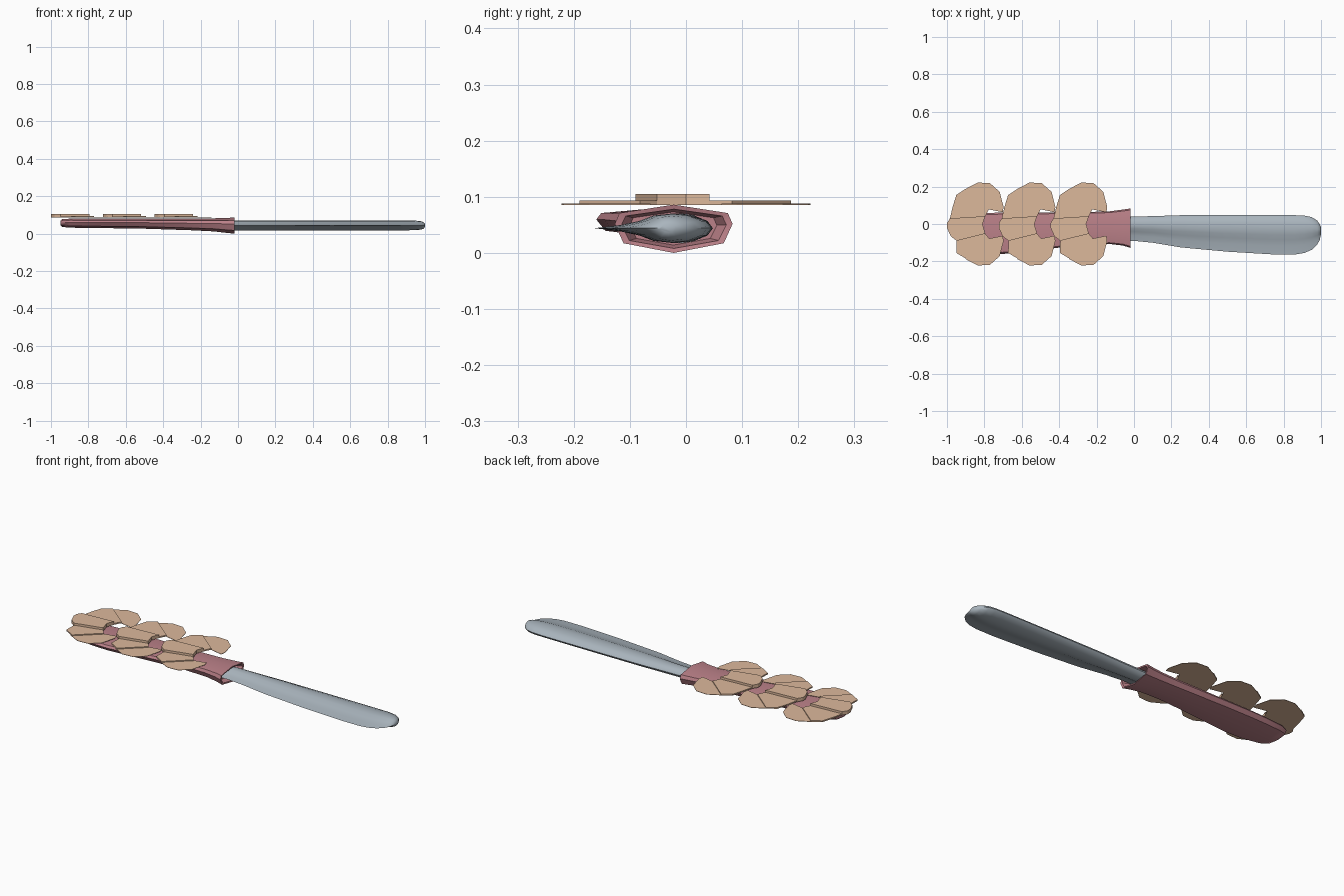
import bpy

if "Cube" in bpy.data.objects:
    bpy.data.objects.remove(bpy.data.objects["Cube"])


def material(name, rgb):
    m = bpy.data.materials.new(name)
    m.diffuse_color = (*rgb, 1)
    m.use_nodes = True
    m.node_tree.nodes["Principled BSDF"].inputs["Base Color"].default_value = m.diffuse_color
    return m


def make(name, verts, faces, mat, smooth=False):
    me = bpy.data.meshes.new(name)
    me.from_pydata(verts, [], faces)
    me.materials.append(mat)
    ob = bpy.data.objects.new(name, me)
    bpy.context.collection.objects.link(ob)
    if smooth:
        bpy.ops.object.select_all(action='DESELECT')
        ob.select_set(True)
        bpy.context.view_layer.objects.active = ob
        bpy.ops.object.shade_smooth_by_angle(angle=0.7)
    return ob


def loft(name, rings, mat):
    n = len(rings[0])
    verts = [p for r in rings for p in r]
    faces = [(i * n + j, (i + 1) * n + j, (i + 1) * n + (j + 1) % n, i * n + (j + 1) % n)
             for i in range(len(rings) - 1) for j in range(n)]
    faces.append(tuple(range(n)))
    faces.append(tuple(reversed(range(len(verts) - n, len(verts)))))
    return make(name, verts, faces, mat, True)


steel = material("steel", (0.40, 0.46, 0.51))
red = material("handle_red", (0.50, 0.22, 0.25))
tan = material("shell_tan", (0.72, 0.48, 0.33))

# Blade: thick spine tapering to a thin cutting edge
blade_profile = [(0, 0), (.05, .5), (.2, .9), (.35, 1), (.5, .87), (.62, .5), (.78, .22)]
section = ([(t, h) for t, h in blade_profile] + [(1, 0)]
           + [(t, -h) for t, h in reversed(blade_profile[1:])])
blade_stations = [  # x, spine y, edge y, thickness
    (-.06, .038, -.09, 1), (0, .04, -.09, 1), (.1, .042, -.1, 1), (.25, .047, -.125, 1),
    (.5, .048, -.148, 1), (.75, .048, -.163, 1), (.86, .047, -.163, 1),
    (.91, .045, -.155, 1), (.95, .037, -.138, .98), (.98, .018, -.11, .85),
    (.993, -.002, -.085, .65), (1.0, -.018, -.055, .3)]
loft("blade", [[(x, a + (b - a) * t, .044 + .026 * s * h) for t, h in section]
               for x, a, b, s in blade_stations], steel)

# Handle: faceted tube, flared and recessed at the blade end
oct_section = [(0, 1), (.92, .65), (1, .2), (.85, -.6), (0, -1), (-.85, -.6), (-1, .2), (-.92, .65)]
handle_stations = [  # x, y min, y max, z min, z max
    (-.95, -.085, .005, .045, .068), (-.94, -.11, .03, .036, .077), (-.9, -.138, .047, .032, .08),
    (-.8, -.158, .058, .03, .08), (-.7, -.16, .062, .029, .08), (-.55, -.146, .062, .028, .08),
    (-.4, -.126, .063, .023, .08), (-.25, -.11, .064, .018, .08), (-.13, -.107, .068, .012, .082),
    (-.06, -.115, .077, .004, .084), (-.02, -.127, .083, 0, .086),
    (-.022, -.115, .072, .008, .078), (-.055, -.1, .055, .014, .073)]
loft("handle", [[(x, (a + b) / 2 + (b - a) / 2 * u, (c + d) / 2 + (d - c) / 2 * v)
                 for u, v in oct_section] for x, a, b, c, d in handle_stations], red)

# Shell fans: stepped wedges, open towards the blade
BASE = .0857
upper_side = [(.098, .187), (.165, .222), (.23, .218), (.282, .172), (.303, .09),
              (.298, .063), (.205, .082)]
wedges = [
    ("centre", [(.016, .03), (0, .005), (0, -.02), (.02, -.065), (.052, -.09),
                (.205, -.052), (.19, 0), (.205, .042)], .105),
    ("upper", [(.016, .03), (.03, .09), (.05, .155), (.098, .187), (.225, .082), (.205, .042)], .093),
    ("lower", [(.052, -.09), (.05, -.155), (.11, -.19), (.23, -.082), (.205, -.052)], .093),
    ("upper_side", upper_side, BASE + .002),
    ("lower_side", [(x, -y) for x, y in upper_side], BASE + .002)]
for k in range(3):
    x0 = -1 + .277 * k
    verts, faces = [], []
    for _, pts, top in wedges:
        # keep every outline counter-clockwise
        area = sum(a[0] * b[1] - b[0] * a[1] for a, b in zip(pts, pts[1:] + pts[:1]))
        pts = pts if area > 0 else pts[::-1]
        n, s = len(pts), len(verts)
        verts += [(x0 + x, y, BASE) for x, y in pts] + [(x0 + x, y, top) for x, y in pts]
        faces.append(tuple(s + i for i in reversed(range(n))))
        faces.append(tuple(s + n + i for i in range(n)))
        faces += [(s + i, s + (i + 1) % n, s + n + (i + 1) % n, s + n + i) for i in range(n)]
    make(f"shell_fan_{k + 1}", verts, faces, tan)
